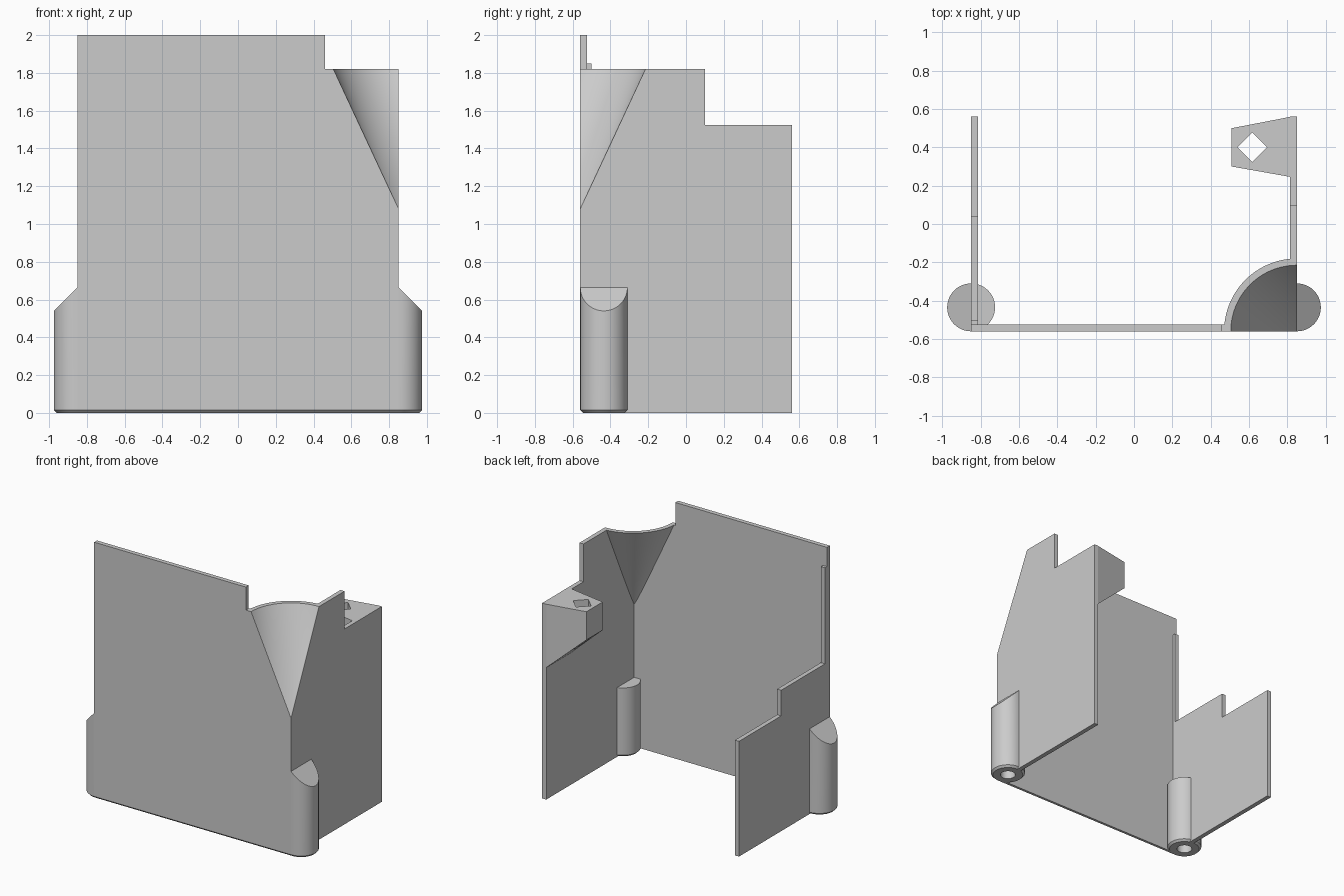
import bpy
import bmesh
from math import cos, sin, pi, radians

if "Cube" in bpy.data.objects:
    bpy.data.objects.remove(bpy.data.objects["Cube"])

grey = bpy.data.materials.new("plain grey")
grey.use_nodes = True
COLOUR = (0.6, 0.6, 0.6, 1)
grey.diffuse_color = COLOUR
grey.node_tree.nodes["Principled BSDF"].inputs["Base Color"].default_value = COLOUR

W, D, T = 0.85, 0.56, 0.035      # half width, half depth, wall thickness
POST_Y, POST_R, HOLE_R, HOLE_TOP = -0.435, 0.125, 0.055, 0.4
CHAMFER = 0.015
CONE_LOW, CONE_TOP, CONE_R = 1.08, 1.82, 0.345


def finish(name, bm, smooth=False, weld=True):
    if weld:
        bmesh.ops.remove_doubles(bm, verts=bm.verts, dist=1e-5)
    bmesh.ops.recalc_face_normals(bm, faces=bm.faces)
    mesh = bpy.data.meshes.new(name)
    bm.to_mesh(mesh)
    bm.free()
    mesh.materials.append(grey)
    obj = bpy.data.objects.new(name, mesh)
    bpy.context.collection.objects.link(obj)
    if smooth:
        bpy.ops.object.select_all(action='DESELECT')
        obj.select_set(True)
        bpy.context.view_layer.objects.active = obj
        bpy.ops.object.shade_smooth_by_angle(angle=radians(30))
    return obj


def slab(profile, place, offset):
    """Extrude a flat outline; place() turns profile pairs into 3D points."""
    bm = bmesh.new()
    face = bm.faces.new([bm.verts.new(place(a, b)) for a, b in profile])
    new = bmesh.ops.extrude_face_region(bm, geom=[face])["geom"]
    moved = [v for v in new if isinstance(v, bmesh.types.BMVert)]
    bmesh.ops.translate(bm, verts=moved, vec=offset)
    return bm


def bridge(bm, rings):
    for low, high in zip(rings, rings[1:]):
        for i in range(len(low) - 1):
            bm.faces.new((low[i], low[i + 1], high[i + 1], high[i]))


# Front wall: stepped top, corner cut for the funnel, chamfered lower edge
front = [(-W, 0), (W, 0), (W, CONE_LOW), (W - CONE_R, CONE_TOP),
         (0.46, CONE_TOP), (0.46, 2), (-W, 2)]
bm = slab(front, lambda x, z: (x, -D, z), (0, T, 0))
edge = [e for e in bm.edges if all(v.co.z < 0.01 and v.co.y < -D + 0.01 for v in e.verts)]
bmesh.ops.bevel(bm, geom=edge, offset=CHAMFER, segments=1, affect='EDGES')
finish("front_wall", bm)

# Side walls, each notched below where the post hole passes
notch = [(POST_Y - HOLE_R, 0), (POST_Y - HOLE_R, HOLE_TOP),
         (POST_Y + HOLE_R, HOLE_TOP), (POST_Y + HOLE_R, 0)]
left = [(-D, CHAMFER), (-D + CHAMFER, 0)] + notch + [
    (D, 0), (D, 1.525), (0.1, 1.525), (0.1, CONE_TOP),
    (-D + CONE_R, CONE_TOP), (-D, CONE_LOW)]
finish("left_wall", slab(left, lambda y, z: (W, y, z), (-T, 0, 0)))
right = [(-D + T, 0)] + notch + [
    (D, 0), (D, 0.9), (0.04, 0.9), (0.04, 1.1), (-0.5, 1.1),
    (-0.5, 1.85), (-D + T, 1.85)]
finish("right_wall", slab(right, lambda y, z: (-W, y, z), (T, 0, 0)))

# Corner funnel: quarter of a hollow cone between the two walls
bm = bmesh.new()
rings = []
for radius, z in ((0, CONE_LOW), (CONE_R, CONE_TOP), (CONE_R + T, CONE_TOP), (T, CONE_LOW)):
    arc = [pi / 2 + pi / 2 * i / 32 for i in range(33)]
    rings.append([bm.verts.new((W + radius * cos(a), -D + radius * sin(a), z)) for a in arc])
bridge(bm, rings + rings[:1])
bmesh.ops.dissolve_degenerate(bm, dist=1e-5, edges=bm.edges)
finish("corner_funnel", bm, smooth=True)


# Posts: flat inner half, outer half sloped away from the wall
def post(name, side):
    bm = bmesh.new()
    for outer in (True, False):
        start = -pi / 2 if outer else pi / 2
        angles = [start + pi * i / 24 for i in range(25)]
        rings = []
        for radius, z in ((HOLE_R, HOLE_TOP), (HOLE_R, 0), (POST_R - CHAMFER, 0),
                          (POST_R, CHAMFER), (POST_R, None)):
            ring = []
            for a in angles:
                dx = radius * cos(a)
                slope = 0.665 - dx if outer else 0.54
                ring.append(bm.verts.new((side * (W + dx), POST_Y + radius * sin(a),
                                          slope if z is None else z)))
            rings.append(ring)
        bridge(bm, rings)
        bm.faces.new(rings[0])
        bm.faces.new(rings[-1])
    finish(name, bm, smooth=True)


post("left_post", 1)
post("right_post", -1)

# Bracket: tapered plan, diamond hole, underside sloping down to the wall
bm = bmesh.new()
plan = [(0.51, 0.5), (0.51, 0.3), (0.82, 0.245), (0.82, 0.56)]
hole = [(0.617 + 0.077 * cos(a), 0.4 + 0.077 * sin(a)) for a in (pi, -pi / 2, 0, pi / 2)]


def bracket_ring(points, top):
    ring = [bm.verts.new((x, y, 1.525 if top else 1.305 - 0.9 * (x - 0.51))) for x, y in points]
    return ring + ring[:1]


rings = [bracket_ring(plan, True), bracket_ring(plan, False),
         bracket_ring(hole, False), bracket_ring(hole, True)]
bridge(bm, rings + rings[:1])
finish("bracket", bm)
